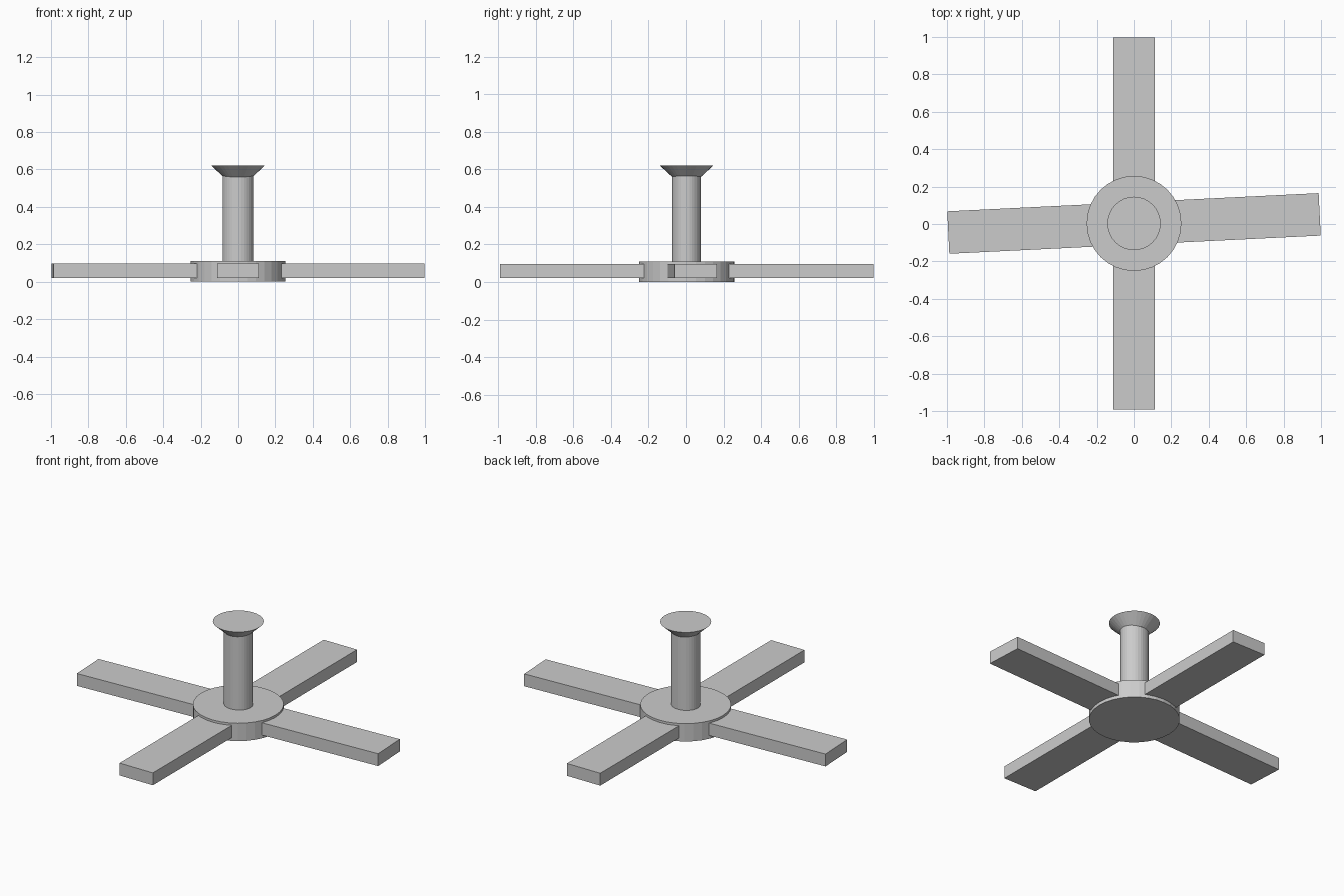
import bpy
from math import radians, sin, cos
from mathutils import Matrix

if "Cube" in bpy.data.objects:
    bpy.data.objects.remove(bpy.data.objects["Cube"])

CY = 0.003        # shaft axis, slightly off the bounding centre


def round_part(name, r_low, r_high, z0, z1, squash=1.0):
    bpy.ops.mesh.primitive_cone_add(vertices=32, radius1=r_low, radius2=r_high,
                                    depth=z1 - z0, location=(0, CY, (z0 + z1) / 2))
    ob = bpy.context.object
    ob.name = name
    ob.data.transform(Matrix.Diagonal((1, squash, 1, 1)))
    return ob


def blade(name, angle, inner=0.2, outer=0.994, width=0.227, z0=0.02, z1=0.096):
    a = radians(angle)
    mid = (inner + outer) / 2
    bpy.ops.mesh.primitive_cube_add(size=1, rotation=(0, 0, a),
                                    location=(mid * cos(a), CY + mid * sin(a), (z0 + z1) / 2))
    ob = bpy.context.object
    ob.name = name
    ob.data.transform(Matrix.Diagonal((outer - inner, width, z1 - z0, 1)))


# Motor hub, down rod and flared ceiling mount
round_part("motor_hub", 0.254, 0.254, 0.0, 0.11)
round_part("down_rod", 0.084, 0.084, 0.10, 0.565, 0.92)
round_part("ceiling_mount", 0.078, 0.143, 0.56, 0.62)

# Four blades, one pair slightly skewed
for i, angle in enumerate((2.8, 90, 182.8, 270)):
    blade(f"blade_{i + 1}", angle)
